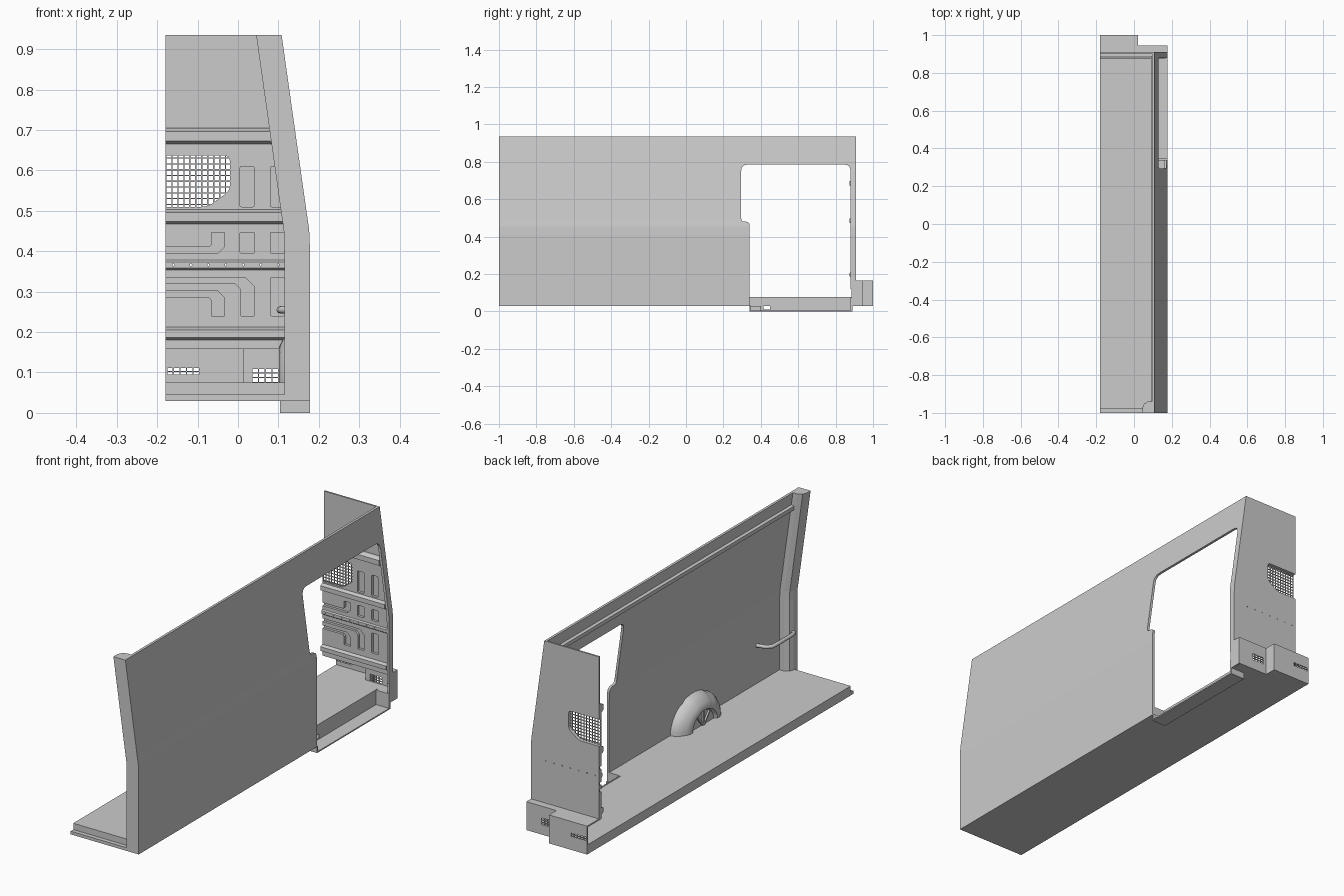
import bpy, bmesh, math
from mathutils import Vector

if "Cube" in bpy.data.objects:
    bpy.data.objects.remove(bpy.data.objects["Cube"])


def place(axis, p, t):
    return {'x': (t, p[0], p[1]), 'y': (p[0], t, p[1]), 'z': (p[0], p[1], t)}[axis]


def build(name, solids):
    """Each solid is (axis, outline, start, end): an outline extruded along an axis."""
    bm = bmesh.new()
    for axis, pts, a, b in solids:
        lo = [bm.verts.new(place(axis, p, a)) for p in pts]
        hi = [bm.verts.new(place(axis, p, b)) for p in pts]
        bm.faces.new(lo)
        bm.faces.new(hi[::-1])
        for i in range(len(pts)):
            j = (i + 1) % len(pts)
            bm.faces.new((lo[i], hi[i], hi[j], lo[j]))
    return finish(name, bm)


def finish(name, bm):
    bmesh.ops.recalc_face_normals(bm, faces=bm.faces)
    me = bpy.data.meshes.new(name)
    bm.to_mesh(me)
    bm.free()
    ob = bpy.data.objects.new(name, me)
    bpy.context.collection.objects.link(ob)
    return ob


def rect(u0, v0, u1, v1):
    return [(u0, v0), (u1, v0), (u1, v1), (u0, v1)]


def box(x0, x1, y0, y1, z0, z1):
    return ('z', rect(x0, y0, x1, y1), z0, z1)


def rounded(pts, r, n=4):
    out = []
    for i, p in enumerate(pts):
        p = Vector(p)
        a, b = Vector(pts[i - 1]) - p, Vector(pts[(i + 1) % len(pts)]) - p
        k = min(r, a.length * .45, b.length * .45)
        s, e = p + a.normalized() * k, p + b.normalized() * k
        for t in (j / n for j in range(n + 1)):
            out.append(tuple(s * (1 - t) ** 2 + p * 2 * t * (1 - t) + e * t * t))
    return out


def cut(ob, solids):
    c = build('cutter', solids)
    c.hide_render = True
    m = ob.modifiers.new('cut', 'BOOLEAN')
    m.operation, m.solver, m.object = 'DIFFERENCE', 'EXACT', c
    bpy.context.view_layer.objects.active = ob
    bpy.ops.object.modifier_apply(modifier=m.name)
    bpy.data.objects.remove(c)


# Side wall, a thin skin following the body curve, with the sliding door opening
curve = [(.178, .03), (.178, .41), (.176, .455), (.170, .495), (.108, .935)]
T = .012
skin = curve + [(x - T, z) for x, z in curve[::-1]]
wall = build('side_wall', [('y', skin, -1, .91)])
door = rounded([(.295, .785), (.88, .785), (.88, .079), (.34, .079), (.34, .48), (.295, .48)], .035)
cut(wall, [('x', door, 0, .3)])
cut(wall, [box(0, .3, .34, .885, -.1, .12)])


def outer(z):
    for (x0, z0), (x1, z1) in zip(curve, curve[1:]):
        if z <= z1:
            return x0 + (x1 - x0) * (z - z0) / (z1 - z0)
    return curve[-1][0]


# Rear pillar: one section lofted up the body curve
section = [(0, -1), (-.063, -1), (-.063, -.972), (-.055, -.952), (-.035, -.94), (0, -.94)]
bm = bmesh.new()
rings = [[bm.verts.new((x + dx, y, z)) for dx, y in section] for x, z in curve]
for r0, r1 in zip(rings, rings[1:]):
    for i in range(len(section)):
        j = (i + 1) % len(section)
        bm.faces.new((r0[i], r0[j], r1[j], r1[i]))
bm.faces.new(rings[0])
bm.faces.new(rings[-1])
finish('rear_pillar', bm)

# Upper rail inside the wall
build('upper_rail', [('y', [(.09, .855), (.115, .85), (.112, .877), (.09, .873)], -.94, .89)])

# Floor, full width behind the door, with a lower rear lip
build('cargo_floor', [('z', [(-.18, -.98), (.17, -.98), (.17, .34), (.108, .34), (.108, .89),
                            (.17, .89), (.17, .94), (.02, .94), (.02, .995), (-.18, .995)], .03, .075)])
build('rear_lip', [box(-.18, .115, -1, -.98, .03, .045)])

# Door step tray below the floor
build('step_base', [('z', [(.105, .34), (.178, .34), (.178, .89), (.105, .89)], 0, .006)])
riser = build('step_riser', [box(.104, .11, .34, .89, 0, .077)])
cut(riser, [box(.09, .12, .415, .45, .01, .03)])
build('step_ends', [box(.11, .178, .34, .346, .006, .032), box(.11, .178, .88, .89, .006, .075)])
build('step_bracket', [box(.11, .128, .346, .40, .006, .03)])

# Bulkhead plates
rx = [(outer(z), z) for z in (.16, .41, .455, .495, .705)]
plate = build('bulkhead_plate', [('y', [(-.18, .16)] + rx[:4] + [curve[-1], (-.18, .935)], .902, .91)])
panel = build('bulkhead_panel', [('y', [(-.18, .16)] + [(x - T, z) for x, z in rx] + [(-.18, .705)], .89, .902)])
window = rounded([(-.2, .51), (-.075, .51), (-.02, .55), (-.02, .637), (-.2, .637)], .015)
for ob in (plate, panel):
    cut(ob, [('y', window, .85, .95)])

# Pressed pockets: upright slots and bent channels
slots = [(.005, .51, .04, .61), (.08, .51, .112, .61), (.005, .395, .04, .447),
         (.08, .395, .115, .447), (.08, .24, .115, .335)]
shapes = [rounded(rect(*s), .004, 2) for s in slots]
shapes += [[(-.2, .395), (-.05, .395), (-.033, .412), (-.033, .447), (-.065, .447), (-.065, .417), (-.072, .41), (-.2, .41)],
           [(-.2, .335), (.018, .335), (.04, .313), (.04, .24), (.008, .24), (.008, .305), (-.006, .32), (-.2, .32)],
           [(-.2, .302), (-.05, .302), (-.033, .285), (-.033, .24), (-.065, .24), (-.065, .278), (-.072, .287), (-.2, .287)]]
cut(panel, [('y', s, .85, .91) for s in shapes])

# Horizontal beams
def beam(z0, z1, d):
    e = (z1 - z0) * .2
    prof = [(.89, z0), (.89 - d, z0 + e), (.89 - d, z1 - e), (.89, z1)]
    return ('x', prof, -.18, outer(z1) - T)

build('bulkhead_beams', [beam(.665, .705, .015), beam(.467, .503, .015), beam(.18, .212, .015)])
strip = build('bulkhead_strip', [beam(.354, .378, .006)])

# Row of fixing holes
holes = []
for i in range(7):
    cx = -.16 + i * .0433
    ring = [(cx + .0025 * math.cos(a * math.pi / 4), .366 + .0025 * math.sin(a * math.pi / 4)) for a in range(8)]
    holes.append(('y', ring, .85, .95))
for ob in (plate, panel, strip):
    cut(ob, holes)

# Window grille, clipped to the sloping lower corner
bars, w = [], .0014
for i in range(11):
    x = -.1785 + i * .0148
    zb = .51 + max(0, (x + .075) / .055 * .04)
    bars.append(box(x - w, x + w, .893, .897, zb, .637))
for i in range(9):
    z = .516 + i * .0143
    xr = min(-.02, -.075 + (z - .51) / .04 * .055)
    bars.append(box(-.18, xr, .892, .896, z - w, z + w))
build('window_grille', bars)

# Lower bulkhead recess, stepped in plan and open to the cargo space
K = .006
build('recess_top', [('z', [(-.18, .89), (.178, .89), (.178, .945), (.02, .945), (.02, 1), (-.18, 1)], .158, .165)])
build('recess_sides', [box(.02 - K, .02, .945 - K, 1, .03, .16), box(.178 - K, .178, .885, .945, .03, .16)])
back_a = build('recess_back_left', [box(-.18, .02, 1 - K, 1, .03, .16)])
back_b = build('recess_back_right', [box(.014, .178, .945 - K, .945, .03, .16)])
cut(back_a, [box(x, x + .0135, .9, 1.1, z, z + .007) for x in [-.175 + i * .0163 for i in range(5)] for z in (.0945, .1035)])
cut(back_b, [box(x, x + .0135, .9, 1.1, z, z + .009) for x in [.036 + i * .0165 for i in range(4)] for z in (.077, .0885, .1)])

# Wheel arch: half-ellipse rings with a rounded shoulder and recessed face
bm = bmesh.new()
N = 24
prof = [(.17, 1), (.145, .97), (.125, .87), (.11, .75), (.102, .64), (.102, .54), (.116, .48)]
rings = []
for x, s in prof:
    ring = []
    for i in range(N + 1):
        a = math.pi * i / N
        k = s * (1 - (.035 if i in (8, 16) and s > .5 else 0))
        ring.append(bm.verts.new((x, -.29 + .172 * k * math.cos(a), .073 + .142 * k * math.sin(a))))
    rings.append(ring)
for r0, r1 in zip(rings, rings[1:]):
    for i in range(N):
        bm.faces.new((r0[i], r0[i + 1], r1[i + 1], r1[i]))
bm.faces.new(rings[-1])
arch = finish('wheel_arch', bm)
bpy.ops.object.select_all(action='DESELECT')
arch.select_set(True)
bpy.context.view_layer.objects.active = arch
bpy.ops.object.shade_smooth_by_angle(angle=math.radians(35))

# Fan ribs on the arch face
ribs = []
for deg in (50, 90, 130):
    c, s = math.cos(math.radians(deg)), math.sin(math.radians(deg))
    ribs.append(('x', [(-.29 + u * c - v * s, .073 + u * s + v * c)
                       for u, v in ((.005, -.004), (.072, -.004), (.072, .004), (.005, .004))], .108, .118))
build('arch_ribs', ribs)

# Grab handle between the wall and the pillar
cu = bpy.data.curves.new('grab_handle', 'CURVE')
cu.dimensions, cu.bevel_depth, cu.bevel_resolution, cu.use_fill_caps = '3D', .009, 2, True
path = [(.168, -.77), (.125, -.78), (.107, -.80), (.104, -.83), (.104, -.94), (.107, -.965), (.125, -.975)]
sp = cu.splines.new('POLY')
sp.points.add(len(path) - 1)
for p, (x, y) in zip(sp.points, path):
    p.co = (x, y, .255, 1)
bpy.context.collection.objects.link(bpy.data.objects.new('grab_handle', cu))
